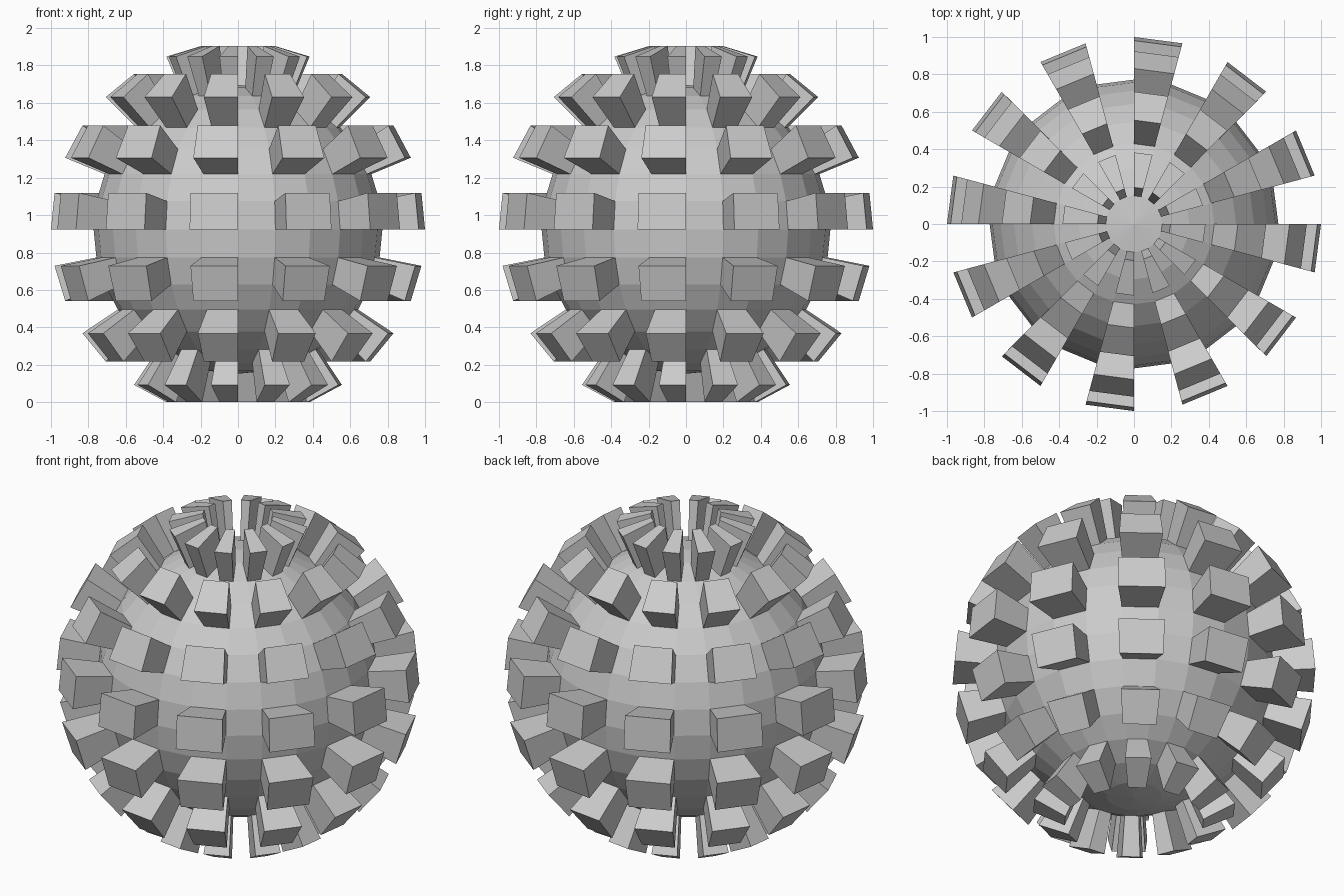
import bpy, bmesh, math
from mathutils import Vector

cube = bpy.data.objects.get("Cube")
if cube:
    bpy.data.objects.remove(cube, do_unlink=True)

SEGMENTS, RINGS = 24, 16
CORE, OUTER = 0.772, 1.0          # ball radius and stud tip radius
CENTRE_Z = math.sin(math.radians(67.5))

# One plain grey for everything
grey = bpy.data.materials.new("light grey")
grey.use_nodes = True
colour = (0.6, 0.6, 0.6, 1)
grey.diffuse_color = colour
grey.node_tree.nodes["Principled BSDF"].inputs["Base Color"].default_value = colour

# Faceted ball
bm = bmesh.new()
bmesh.ops.create_uvsphere(bm, u_segments=SEGMENTS, v_segments=RINGS, radius=CORE)


def is_stud(face):
    """Every other column and every other row, leaving the poles bare."""
    c = face.calc_center_median()
    column = math.floor(math.atan2(c.y, c.x) / (2 * math.pi / SEGMENTS))
    row = math.floor(math.asin(c.z / c.length) / (math.pi / RINGS))
    return len(face.verts) == 4 and column % 2 == 1 and row % 2 == 0


# Studs pulled straight out from the centre, widening as they go
studs = [f for f in bm.faces if is_stud(f)]
tips = bmesh.ops.extrude_discrete_faces(bm, faces=studs)["faces"]
tip_verts = {v for f in tips for v in f.verts}
for v in tip_verts:
    v.co *= OUTER / CORE

bmesh.ops.translate(bm, verts=bm.verts, vec=Vector((0, 0, CENTRE_Z)))
bmesh.ops.recalc_face_normals(bm, faces=bm.faces)
mesh = bpy.data.meshes.new("studded_ball")
bm.to_mesh(mesh)
bm.free()
mesh.materials.append(grey)
ball = bpy.data.objects.new("studded_ball", mesh)
bpy.context.collection.objects.link(ball)
